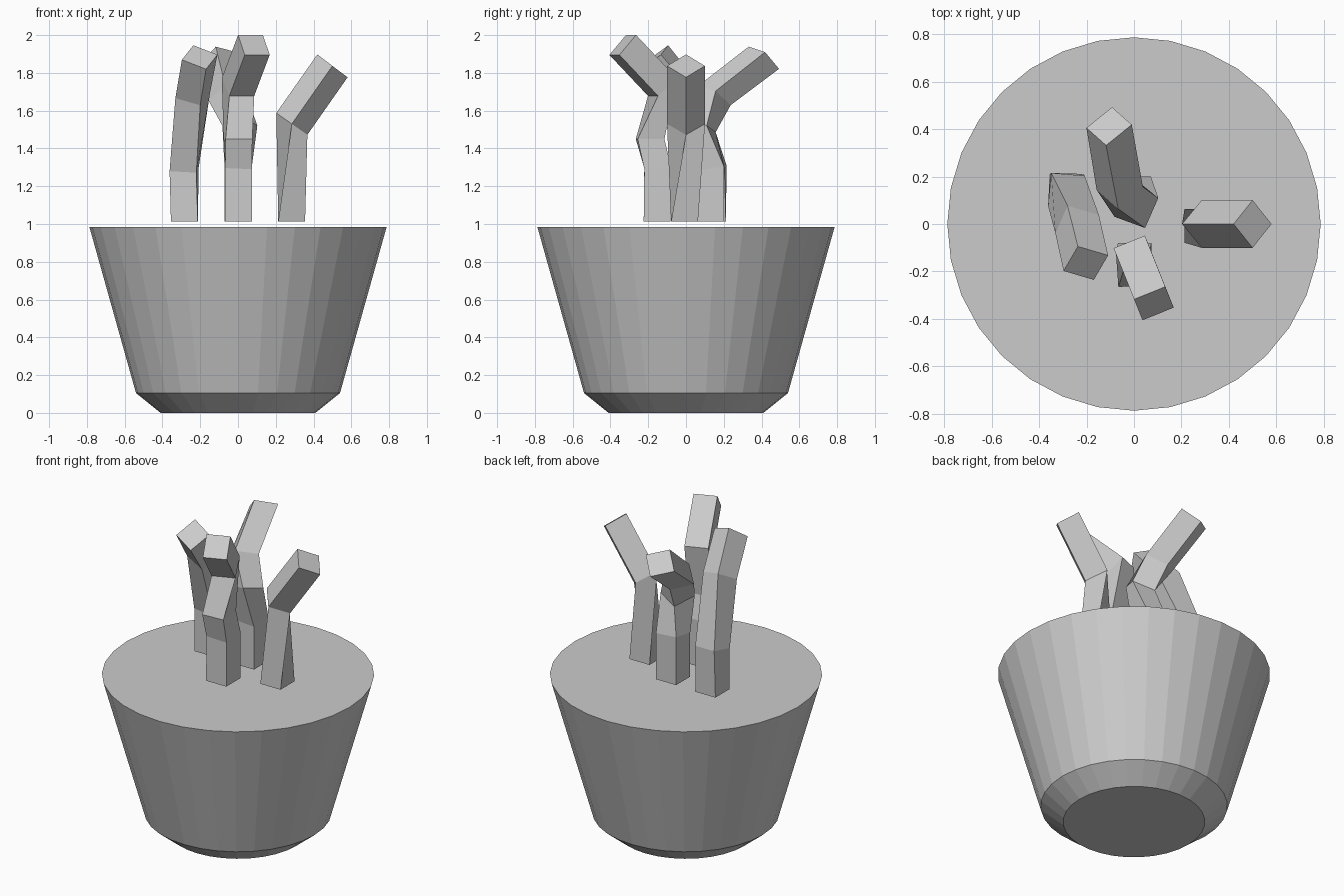
import bpy, bmesh, math
from mathutils import Matrix, Vector

old = bpy.data.objects.get("Cube")
if old:
    bpy.data.objects.remove(old, do_unlink=True)

# Single plain grey
grey = bpy.data.materials.new("light_grey")
grey.use_nodes = True
tone = (0.6, 0.6, 0.6, 1)
grey.diffuse_color = tone
grey.node_tree.nodes["Principled BSDF"].inputs["Base Color"].default_value = tone


def loft(name, rings):
    """Skin a stack of equal-sized rings and close both ends."""
    bm = bmesh.new()
    loops = [[bm.verts.new(point) for point in ring] for ring in rings]
    count = len(loops[0])
    for lower, upper in zip(loops, loops[1:]):
        for i in range(count):
            j = (i + 1) % count
            bm.faces.new((lower[i], lower[j], upper[j], upper[i]))
    bm.faces.new(loops[0][::-1])
    bm.faces.new(loops[-1])
    bmesh.ops.recalc_face_normals(bm, faces=bm.faces[:])
    mesh = bpy.data.meshes.new(name)
    bm.to_mesh(mesh)
    bm.free()
    mesh.materials.append(grey)
    obj = bpy.data.objects.new(name, mesh)
    bpy.context.collection.objects.link(obj)
    return obj


def circle(radius, height, sides=32):
    angles = [math.tau * i / sides for i in range(sides)]
    return [Vector((radius * math.cos(a), radius * math.sin(a), height)) for a in angles]


def square(centre, twist, lean, heading, half=0.071):
    """Square section, twisted about its axis, then leaned towards the heading."""
    heading = math.radians(heading)
    axis = Vector((-math.sin(heading), math.cos(heading), 0))
    turn = Matrix.Rotation(math.radians(lean), 3, axis)
    turn = turn @ Matrix.Rotation(math.radians(twist), 3, "Z")
    corners = [(-half, -half), (half, -half), (half, half), (-half, half)]
    return [Vector(centre) + turn @ Vector((x, y, 0)) for x, y in corners]


# Tapered pot with a chamfered foot and a closed top
loft("pot", [circle(0.41, 0), circle(0.54, 0.105), circle(0.787, 0.985)])

# Bent square stems: heading, then centre, twist and lean of each section
stems = {
    "left_stem": (0, [
        ((0.284, -0.008, 1.012), 0, 0),
        ((0.285, 0, 1.53), 45, 35),
        ((0.5, 0, 1.837), 45, 37)]),
    "front_stem": (-68, [
        ((0.003, -0.153, 1.012), 0, 0),
        ((0.003, -0.15, 1.3), 0, 6),
        ((0, -0.19, 1.45), 4, 0),
        ((0, -0.125, 1.725), 22, 41),
        ((0.084, -0.335, 1.948), 22, 48)]),
    "right_stem": (-80, [
        ((-0.284, 0.14, 1.012), 0, 0),
        ((-0.285, 0.14, 1.29), -5, 12),
        ((-0.24, 0, 1.68), -20, 32),
        ((-0.203, -0.165, 1.883), -23, 40)]),
    "back_stem": (115, [
        ((0, 0.13, 1.012), 0, 0),
        ((0, 0.13, 1.3), 0, -10),
        ((0.01, 0.07, 1.52), -22, 20),
        ((-0.06, 0.15, 1.68), -45, 34),
        ((-0.105, 0.412, 1.88), -47, 41)]),
}
for name, (heading, sections) in stems.items():
    loft(name, [square(c, twist, lean, heading) for c, twist, lean in sections])
